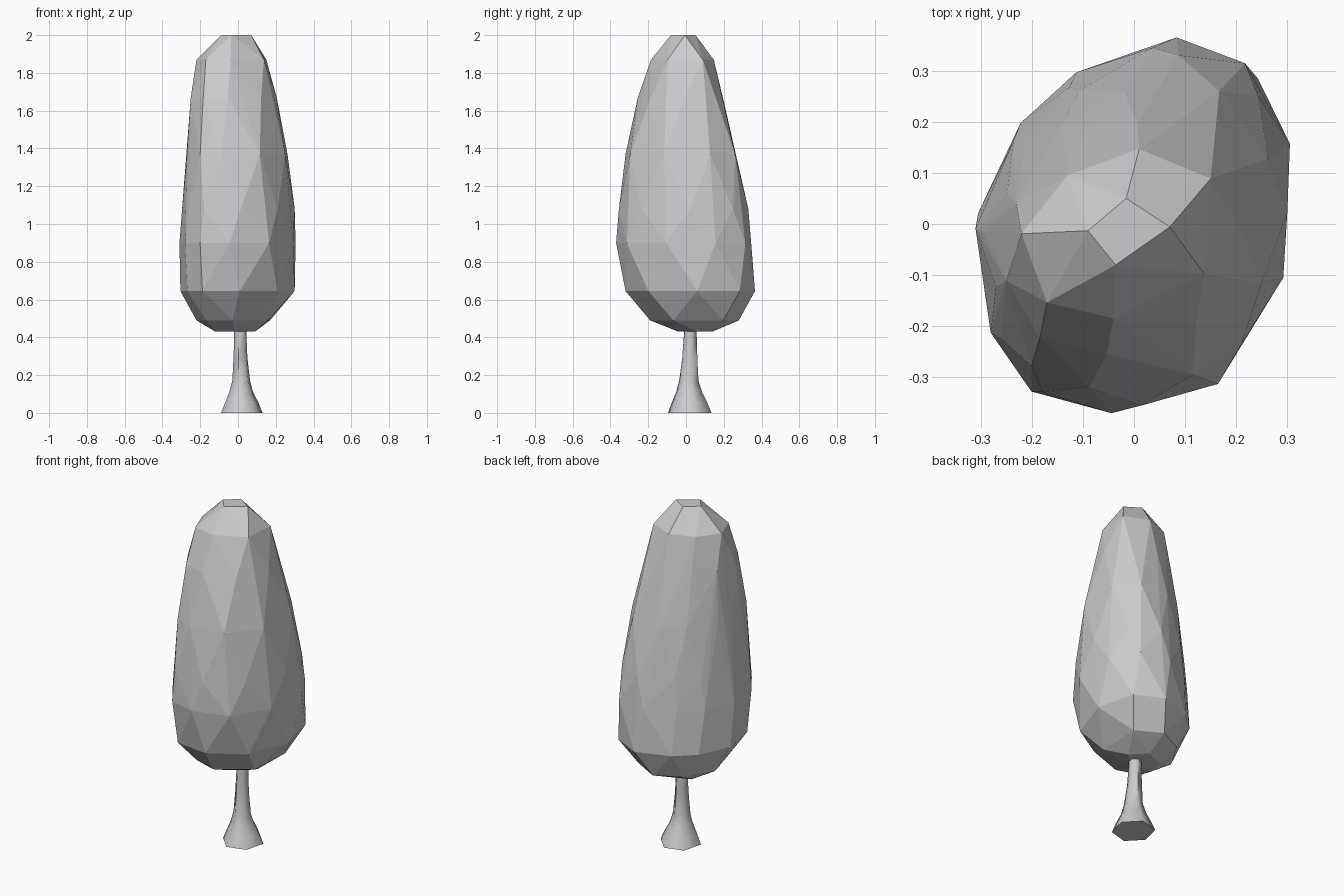
import bpy, bmesh, math

if "Cube" in bpy.data.objects:
    bpy.data.objects.remove(bpy.data.objects["Cube"])

# plan outline of the crown, read from above (counter-clockwise)
OUTLINE = [(0.31, 0.04), (0.285, 0.24), (0.2, 0.335), (0.06, 0.37), (-0.1, 0.3),
           (-0.165, 0.255), (-0.265, 0.14), (-0.31, 0), (-0.30, -0.17),
           (-0.23, -0.30), (-0.18, -0.34), (-0.02, -0.37), (0.145, -0.32), (0.265, -0.175)]


def fit_ring(pts, z, x0, x1, y0, y1):
    """Stretch a 2D outline so it exactly fills the given extents."""
    xs, ys = [p[0] for p in pts], [p[1] for p in pts]
    fx = lambda v: x0 + (v - min(xs)) / (max(xs) - min(xs)) * (x1 - x0)
    fy = lambda v: y0 + (v - min(ys)) / (max(ys) - min(ys)) * (y1 - y0)
    return [(fx(x), fy(y), z) for x, y in pts]


def sample(n, offset):
    """n points spaced along the crown outline."""
    out = []
    for i in range(n):
        t = ((i + offset) * len(OUTLINE) / n) % len(OUTLINE)
        k, f = int(t), t % 1
        a, b = OUTLINE[k], OUTLINE[(k + 1) % len(OUTLINE)]
        out.append((a[0] + (b[0] - a[0]) * f, a[1] + (b[1] - a[1]) * f))
    return out


def make_object(name, bm):
    bmesh.ops.recalc_face_normals(bm, faces=bm.faces)
    mesh = bpy.data.meshes.new(name)
    bm.to_mesh(mesh)
    bm.free()
    ob = bpy.data.objects.new(name, mesh)
    bpy.context.collection.objects.link(ob)
    return ob


# crown: faceted hull around staggered rings (z, x0, x1, y0, y1, sides)
CROWN = [(0.43, -0.12, 0.09, -0.04, 0.14, 5),
         (0.49, -0.22, 0.17, -0.19, 0.28, 7),
         (0.645, -0.305, 0.30, -0.32, 0.365, 10),
         (0.90, -0.31, 0.305, -0.37, 0.345, 11),
         (1.08, -0.295, 0.30, -0.355, 0.33, 10),
         (1.37, -0.27, 0.262, -0.32, 0.26, 10),
         (1.67, -0.25, 0.205, -0.255, 0.195, 9),
         (1.87, -0.22, 0.15, -0.185, 0.147, 7),
         (2.0, -0.09, 0.07, -0.08, 0.05, 4)]
bm = bmesh.new()
for i, (z, x0, x1, y0, y1, n) in enumerate(CROWN):
    for co in fit_ring(sample(n, 0.5 * (i % 2)), z, x0, x1, y0, y1):
        bm.verts.new(co)
hull = bmesh.ops.convex_hull(bm, input=bm.verts)
loose = [v for v in bm.verts if not v.link_faces]
bmesh.ops.delete(bm, geom=loose, context='VERTS')
make_object("crown", bm)

# trunk: six-sided flared loft (z, x0, x1, y0, y1)
TRUNK = [(0, -0.09, 0.13, -0.095, 0.135),
         (0.055, -0.068, 0.108, -0.075, 0.112),
         (0.11, -0.046, 0.08, -0.052, 0.085),
         (0.17, -0.03, 0.064, -0.036, 0.066),
         (0.29, -0.024, 0.05, -0.02, 0.06),
         (0.40, -0.02, 0.045, -0.012, 0.057),
         (0.47, -0.02, 0.045, -0.01, 0.055)]
hexagon = [(math.cos(a), math.sin(a)) for a in (math.radians(60 * i + 15) for i in range(6))]
bm = bmesh.new()
rings = [[bm.verts.new(co) for co in fit_ring(hexagon, *row)] for row in TRUNK]
for a, b in zip(rings, rings[1:]):
    for i in range(6):
        j = (i + 1) % 6
        bm.faces.new((a[i], a[j], b[j], b[i]))
bm.faces.new(rings[0][::-1])
bm.faces.new(rings[-1])
trunk = make_object("trunk", bm)
bpy.context.view_layer.objects.active = trunk
trunk.select_set(True)
bpy.ops.object.shade_smooth_by_angle(angle=math.radians(62))
